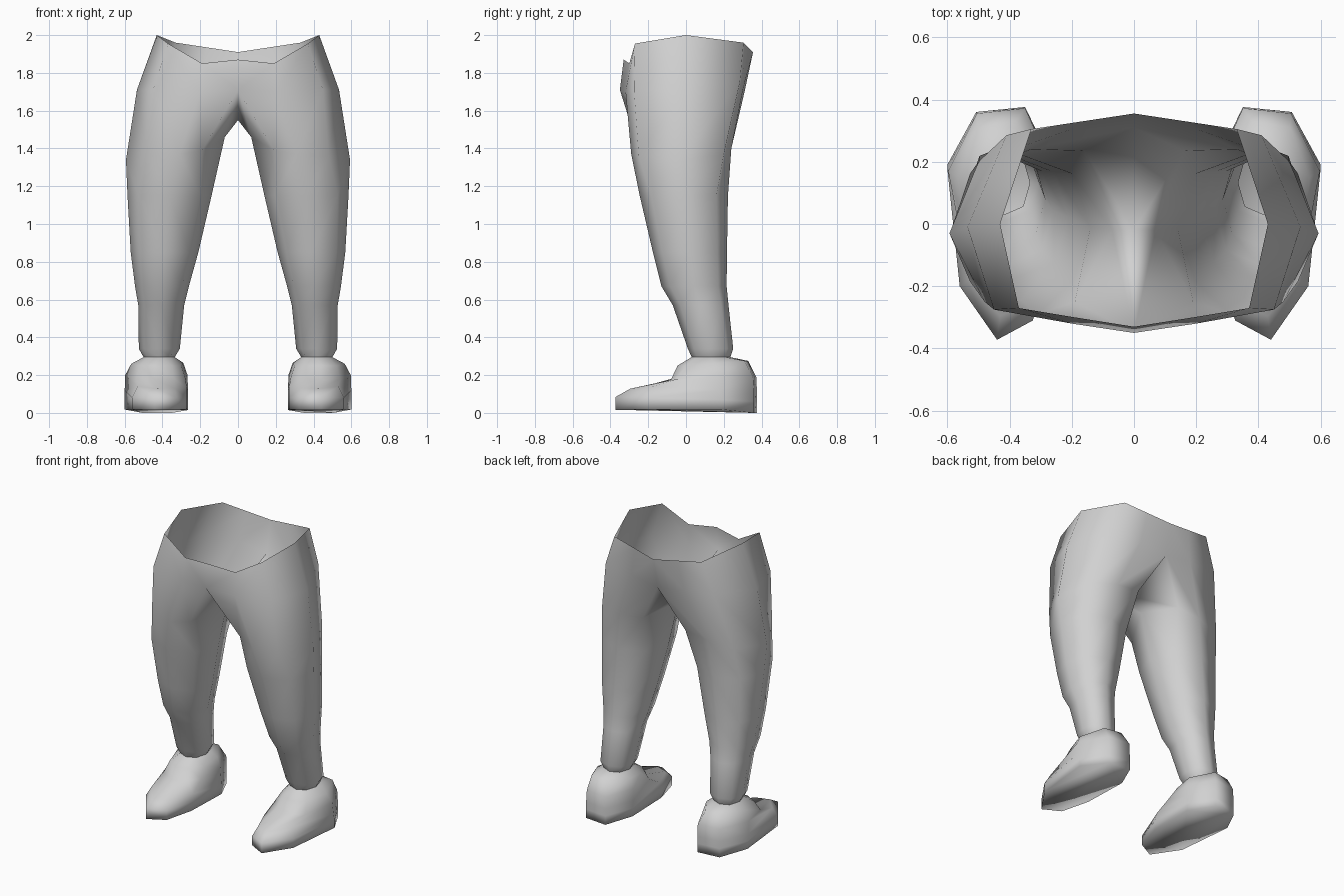
import bpy
import bmesh

cube = bpy.data.objects.get("Cube")
if cube:
    bpy.data.objects.remove(cube, do_unlink=True)

grey = bpy.data.materials.new("plain_grey")
grey.use_nodes = True
COLOUR = (0.64, 0.64, 0.64, 1.0)
grey.diffuse_color = COLOUR
bsdf = grey.node_tree.nodes["Principled BSDF"]
bsdf.inputs["Base Color"].default_value = COLOUR
bsdf.inputs["Roughness"].default_value = 0.8


def ring(z, x0, x1, y0, y1, k=0.74):
    """Eight-sided leg section, counter-clockwise from the inner front corner."""
    cx, cy, rx, ry = (x0 + x1) / 2, (y0 + y1) / 2, (x1 - x0) / 2, (y1 - y0) / 2
    dirs = [(-k, -k), (0, -1), (k, -k), (1, 0), (k, k), (0, 1), (-k, k), (-1, 0)]
    return [(cx + rx * u, cy + ry * v, z) for u, v in dirs]


def loft(bm, rows):
    """Skin consecutive rows, top to bottom; a seven-point row is an open arc."""
    rows = [[bm.verts.new(p) for p in row] for row in rows]
    for up, low in zip(rows, rows[1:]):
        n = len(low)
        for i in range(n if len(up) == n else len(up) - 1):
            j = (i + 1) % n
            bm.faces.new((low[i], low[j], up[j], up[i]))
    return rows


def finish(bm, name):
    """Turn the +x half into a mirrored, smooth-shaded object."""
    mesh = bpy.data.meshes.new(name)
    bm.to_mesh(mesh)
    bm.free()
    mesh.materials.append(grey)
    obj = bpy.data.objects.new(name, mesh)
    bpy.context.collection.objects.link(obj)
    mesh.shade_smooth()
    mirror = obj.modifiers.new("Mirror", "MIRROR")
    mirror.use_clip = True
    mirror.merge_threshold = 0.001
    return obj


ANKLE = ring(0.295, 0.335, 0.50, 0.03, 0.235)

# Trousers: open waist, hips, crotch gusset, then tapering legs
waist = [(0, -.33, 1.87), (.19, -.30, 1.85), (.37, -.27, 1.955), (.43, 0, 2.0),
         (.33, .305, 1.96), (.165, .33, 1.935), (0, .355, 1.91)]
hips = [(0, -.35, 1.71), (.2, -.32, 1.70), (.45, -.275, 1.71), (.535, -.01, 1.71),
        (.41, .285, 1.75), (.2, .305, 1.73), (0, .31, 1.70), (0, -.02, 1.55)]
thigh = [(.19, -.25, 1.39), (.31, -.29, 1.37), (.48, -.25, 1.36), (.593, -.03, 1.34),
         (.50, .20, 1.37), (.33, .24, 1.40), (.16, .235, 1.42), (.07, -.02, 1.46)]
legs = [ring(1.15, .14, .585, -.245, .222),
        ring(0.85, .21, .568, -.175, .217),
        ring(0.67, .26, .545, -.13, .215),
        ring(0.57, .285, .528, -.07, .225),
        ring(0.34, .308, .525, .01, .25)]
bm = bmesh.new()
loft(bm, [waist, hips, thigh] + legs + [ANKLE])
finish(bm, "trousers")

# Shoes: collar, instep, toe cap and sole edge
collar = [(.35, -.02, .25), (.44, -.045, .25), (.52, 0, .25), (.565, .15, .26),
          (.50, .31, .275), (.38, .33, .275), (.29, .19, .265), (.30, .06, .25)]
instep = [(.34, -.06, .185), (.44, -.08, .175), (.54, -.04, .18), (.597, .17, .20),
          (.505, .355, .19), (.35, .372, .19), (.267, .19, .20), (.28, 0, .19)]
toe = [(.335, -.26, .13), (.43, -.295, .128), (.53, -.18, .14), (.60, .18, .12),
       (.507, .36, .11), (.35, .376, .11), (.265, .195, .12), (.27, -.10, .13)]
rand = [(.325, -.31, .08), (.44, -.372, .085), (.56, -.20, .08), (.60, .19, .07),
        (.507, .36, .06), (.35, .376, .06), (.265, .20, .07), (.27, -.12, .08)]
heights = [.015, .015, .018, .018, 0, 0, .015, .02]
sole = [(x, y, z) for (x, y, _), z in zip(rand, heights)]
bm = bmesh.new()
rows = loft(bm, [ANKLE, collar, instep, toe, rand, sole])
bm.faces.new(list(reversed(rows[-1])))
finish(bm, "shoes")
